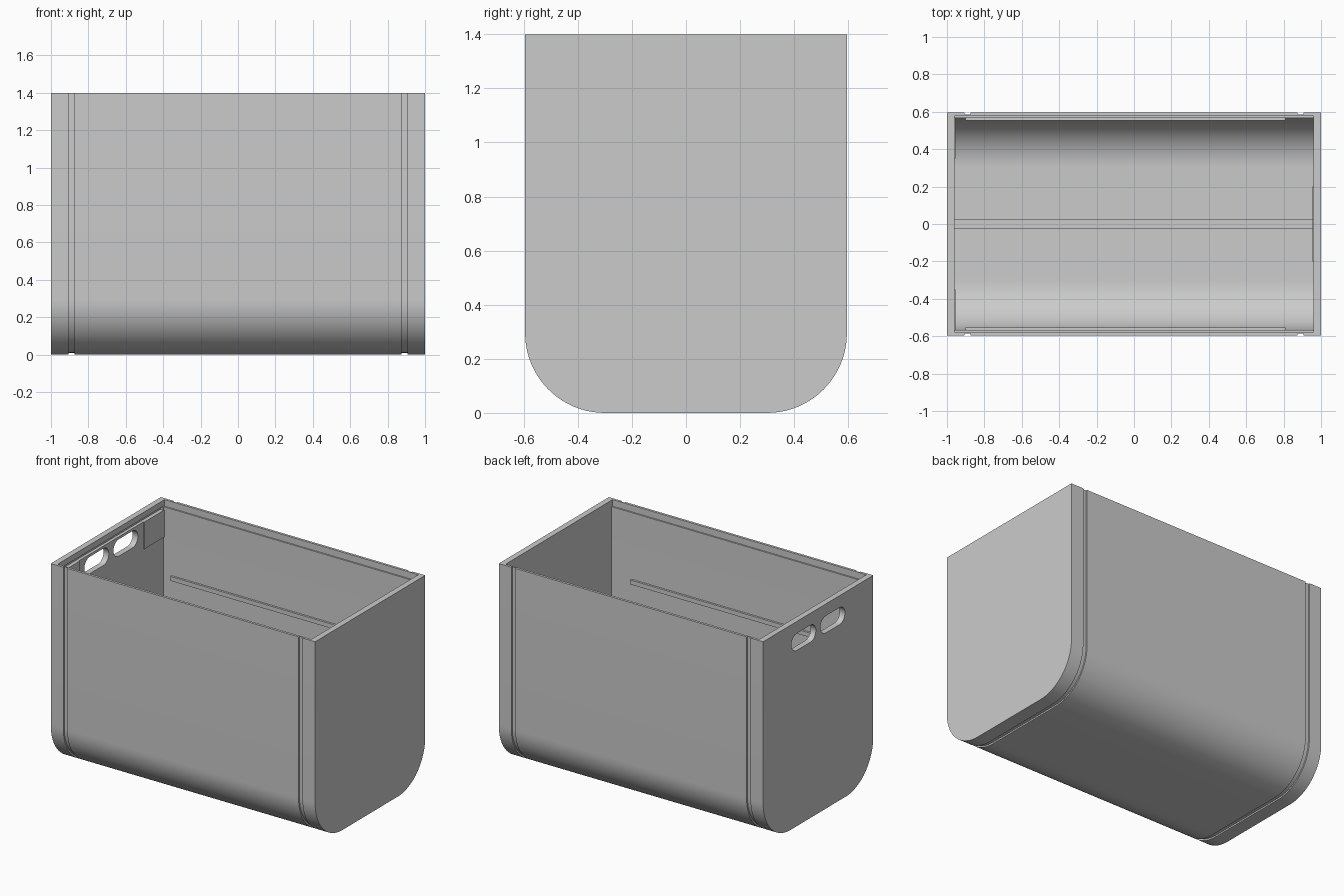
import bpy
import bmesh
from math import cos, sin, pi

cube = bpy.data.objects.get("Cube")
if cube:
    bpy.data.objects.remove(cube, do_unlink=True)

HALF_Y, HEIGHT, RADIUS = 0.595, 1.4, 0.295
WALL, END_WALL, GROOVE = 0.027, 0.04, 0.01

grey = bpy.data.materials.new("light_grey")
grey.use_nodes = True
grey.diffuse_color = (0.6, 0.6, 0.6, 1)
bsdf = next(n for n in grey.node_tree.nodes if n.type == 'BSDF_PRINCIPLED')
bsdf.inputs["Base Color"].default_value = (0.6, 0.6, 0.6, 1)


def u_profile(inset, top, steps=20):
    """Round-bottomed cross-section (y, z), inset from the outer skin."""
    r, c = RADIUS - inset, HALF_Y - RADIUS
    arc = [(c + r * sin(a), RADIUS - r * cos(a))
           for a in (pi / 2 * i / steps for i in range(steps + 1))]
    right = arc + [(HALF_Y - inset, top)]
    return right + [(-y, z) for y, z in reversed(right)]


def stadium(cy, cz, width, height, steps=12):
    """Rounded slot outline (y, z)."""
    r, pts = height / 2, []
    for side in (1, -1):
        for i in range(steps + 1):
            a = -side * pi / 2 + side * pi * i / steps
            a = a if side == 1 else pi / 2 + pi * i / steps
            pts.append((cy + side * (width / 2 - r) + r * cos(a), cz + r * sin(a)))
    return pts


def loft(name, sections):
    """Closed solid through (x, profile) sections."""
    bm = bmesh.new()
    rings = [[bm.verts.new((x, y, z)) for y, z in prof] for x, prof in sections]
    n = len(rings[0])
    for a, b in zip(rings, rings[1:]):
        for i in range(n):
            j = (i + 1) % n
            bm.faces.new((a[i], a[j], b[j], b[i]))
    bm.faces.new(rings[0])
    bm.faces.new(rings[-1])
    bmesh.ops.recalc_face_normals(bm, faces=bm.faces)
    mesh = bpy.data.meshes.new(name)
    bm.to_mesh(mesh)
    bm.free()
    mesh.materials.append(grey)
    obj = bpy.data.objects.new(name, mesh)
    bpy.context.collection.objects.link(obj)
    return obj


def box(name, x0, x1, y0, y1, z0, z1):
    return loft(name, [(x, [(y0, z0), (y1, z0), (y1, z1), (y0, z1)]) for x in (x0, x1)])


def activate(obj):
    bpy.ops.object.select_all(action='DESELECT')
    obj.select_set(True)
    bpy.context.view_layer.objects.active = obj


def cut(target, cutter):
    cutter.hide_render = True
    mod = target.modifiers.new("cut", 'BOOLEAN')
    mod.operation, mod.solver, mod.object = 'DIFFERENCE', 'EXACT', cutter
    activate(target)
    bpy.ops.object.modifier_apply(modifier=mod.name)
    bpy.data.objects.remove(cutter, do_unlink=True)


# Bin body with a shallow groove band near each end
outer, inner_band = u_profile(0, HEIGHT), u_profile(GROOVE, HEIGHT)
half = [(0.875, outer), (0.875, inner_band), (0.905, inner_band), (0.905, outer), (1, outer)]
body = loft("bin_body", [(-x, p) for x, p in reversed(half)] + half)

# Hollow interior, thinner rim and lid slot in the handle end
in_x = 1 - END_WALL
cavity = u_profile(WALL, HEIGHT + 0.2)
cut(body, loft("cavity_cutter", [(-in_x, cavity), (in_x, cavity)]))
rim_y = HALF_Y - 0.017
cut(body, box("rim_cutter", -in_x, in_x, -rim_y, rim_y, 1.355, 1.5))
cut(body, box("slot_cutter", -in_x - 0.02, -0.9, -0.56, 0.56, 1.335, 1.36))

# Two grip holes through one end
for side in (1, -1):
    hole = stadium(side * 0.157, 1.26, 0.265, 0.116)
    cut(body, loft("grip_cutter", [(-1.1, hole), (-0.9, hole)]))

activate(body)
bpy.ops.object.shade_smooth_by_angle(angle=pi / 6)

# Inner rails on the long walls and corner pads beside the grips
wall_y = HALF_Y - WALL
for side, label in ((1, "back"), (-1, "front")):
    ys = sorted((side * (wall_y - 0.014), side * (wall_y + 0.005)))
    box(label + "_inner_rail", -0.9, 0.81, *ys, 0.87, 0.9)
    ys = sorted((side * 0.35, side * (wall_y + 0.003)))
    box(label + "_corner_pad", -in_x - 0.005, -in_x + 0.006, *ys, 1.15, 1.335)

# Low pad on the plain end and rib along the floor
box("end_pad", in_x - 0.006, in_x + 0.005, -0.2, 0.2, 0.5, 0.8)
box("floor_rib", -in_x - 0.005, in_x + 0.005, -0.025, 0.025, WALL - 0.01, WALL + 0.015)
